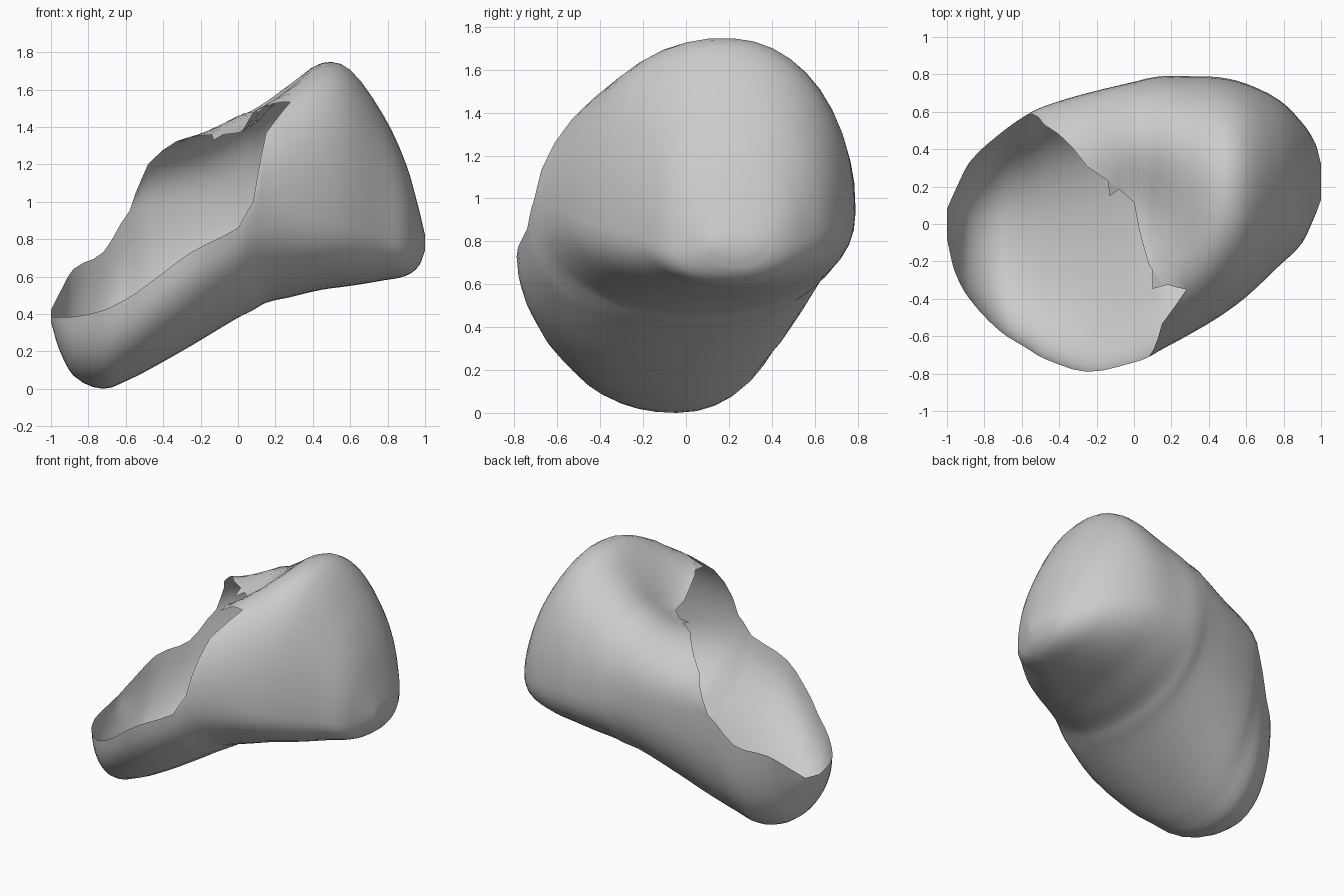
import bpy
import bmesh
import math
from mathutils import Vector

cube = bpy.data.objects.get("Cube")
if cube:
    bpy.data.objects.remove(cube, do_unlink=True)

GREY = (0.6, 0.6, 0.6, 1)
grey = bpy.data.materials.new("plain_grey")
grey.use_nodes = True
grey.diffuse_color = GREY
grey.node_tree.nodes["Principled BSDF"].inputs["Base Color"].default_value = GREY

# Cross-sections: x, front y, back y, bottom z, widest z in front, widest z behind, top z
SECTIONS = [
    (-1, -.08, .08, .36, .385, .42, .6),
    (-.96, -.25, .17, .22, .385, .5, .8),
    (-.88, -.4, .33, .07, .385, .64, .9),
    (-.72, -.57, .48, 0, .42, .73, 1.1),
    (-.58, -.66, .58, .05, .49, .95, 1.22),
    (-.48, -.72, .63, .1, .56, .96, 1.34),
    (-.25, -.79, .7, .23, .73, .98, 1.42),
    (0, -.74, .76, .38, .86, 1, 1.55),
    (.08, -.71, .78, .42, .94, .97, 1.58),
    (.15, -.67, .79, .46, .95, .95, 1.62),
    (.28, -.6, .79, .49, .95, .93, 1.69),
    (.45, -.5, .785, .53, .9, .92, 1.76),
    (.6, -.39, .75, .55, .87, .9, 1.71),
    (.78, -.22, .66, .58, .82, .87, 1.46),
    (.9, -.1, .54, .605, .78, .82, 1.2),
    (.97, .05, .43, .66, .78, .8, .95),
    (1, .13, .32, .74, .78, .78, .82),
]

# Opening: x, angle of the front rim, angle of the torn top edge
OPENING = [
    (-1, -180, 0), (-.58, -180, 0), (-.48, -180, 35), (-.25, -180, 67),
    (0, -180, 85), (.08, -184, 108), (.15, -217, 119), (.28, -232, 128), (1, -232, 128),
]


def opening_at(x):
    """Rim angles at x, by straight interpolation."""
    for a, b in zip(OPENING, OPENING[1:]):
        if x <= b[0]:
            t = (x - a[0]) / (b[0] - a[0])
            return [p + (q - p) * t for p, q in zip(a[1:], b[1:])]


def section_at(x):
    """Cross-section at x, by smooth interpolation."""
    last = len(SECTIONS) - 1
    k = next(i for i in range(last) if x <= SECTIONS[i + 1][0])
    a, b = SECTIONS[k], SECTIONS[k + 1]
    before, after = SECTIONS[max(k - 1, 0)], SECTIONS[min(k + 2, last)]
    span = b[0] - a[0]
    t = (x - a[0]) / span
    row = [x]
    for p, q, o, r in list(zip(a, b, before, after))[1:]:
        m = (q - o) / (b[0] - before[0]) * span
        n = (r - p) / (after[0] - a[0]) * span
        d = q - p
        row.append(p + t * (m + t * (3 * d - 2 * m - n + t * (m + n - 2 * d))))
    return row


def section_point(row, degrees):
    x, front, back, low, mid_front, mid_back, high = row
    angle = math.radians(degrees)
    c, s = math.cos(angle), math.sin(angle)
    # The upper back corner is squarer near the opening
    power = min(.92, max(.8, .8 + .3 * x)) if c > 0 and s > 0 else .92
    c, s = (math.copysign(abs(v) ** power, v) for v in (c, s))
    mid = mid_back if c > 0 else mid_front
    y = (front + back) / 2 + (back - front) / 2 * c
    z = mid + s * ((high - mid) if s > 0 else (mid - low))
    # Hollow in the top beside the opening
    if s > 0:
        z -= .19 * s * math.exp(-(x ** 2 + (y - .05) ** 2) / .09)
    return Vector((x, y, z))


def ring_angles(x):
    """Front lip, lower half and top, each with its own even steps."""
    start, end = opening_at(x)
    spans = ((start, -180, 6), (-180, 0, 20), (0, end, 15))
    return [a + (b - a) * i / n for a, b, n in spans for i in range(n)] + [end]


def make_object(name, bm):
    mesh = bpy.data.meshes.new(name)
    bm.to_mesh(mesh)
    bm.free()
    mesh.materials.append(grey)
    obj = bpy.data.objects.new(name, mesh)
    bpy.context.collection.objects.link(obj)
    return obj


# Hollow shell lofted along x, open on the upper side
stations = [a[0] + (b[0] - a[0]) * i / 3
            for a, b in zip(SECTIONS, SECTIONS[1:]) for i in range(3)] + [1]
bm = bmesh.new()
rings = []
for x in stations:
    row = section_at(x)
    rings.append([bm.verts.new(section_point(row, angle)) for angle in ring_angles(x)])
for a, b in zip(rings, rings[1:]):
    for i in range(len(a) - 1):
        bm.faces.new((a[i], b[i], b[i + 1], a[i + 1]))
bm.faces.new(rings[0])
bm.faces.new(rings[-1][:-1])
bmesh.ops.remove_doubles(bm, verts=bm.verts, dist=0.0005)
bmesh.ops.recalc_face_normals(bm, faces=bm.faces)
shell = make_object("hollow_shell", bm)
bpy.context.view_layer.objects.active = shell
shell.select_set(True)
bpy.ops.object.shade_smooth_by_angle(angle=math.radians(50))

# Small torn flaps hanging from the ragged edge: x, width, offset of the tip
FLAPS = [(-.24, .1, (.07, .08, .02)), (-.14, .06, (-.02, -.06, -.03)),
         (.03, .05, (.06, -.02, .04)), (.1, .08, (-.04, -.06, -.03))]
for number, (x, width, offset) in enumerate(FLAPS):
    bm = bmesh.new()
    base = [section_point(section_at(v), opening_at(v)[1]) for v in (x, x + width)]
    tip = (base[0] + base[1]) / 2 + Vector(offset)
    bm.faces.new([bm.verts.new(p) for p in (base[0], base[1], tip)])
    make_object("torn_flap_%d" % (number + 1), bm)
